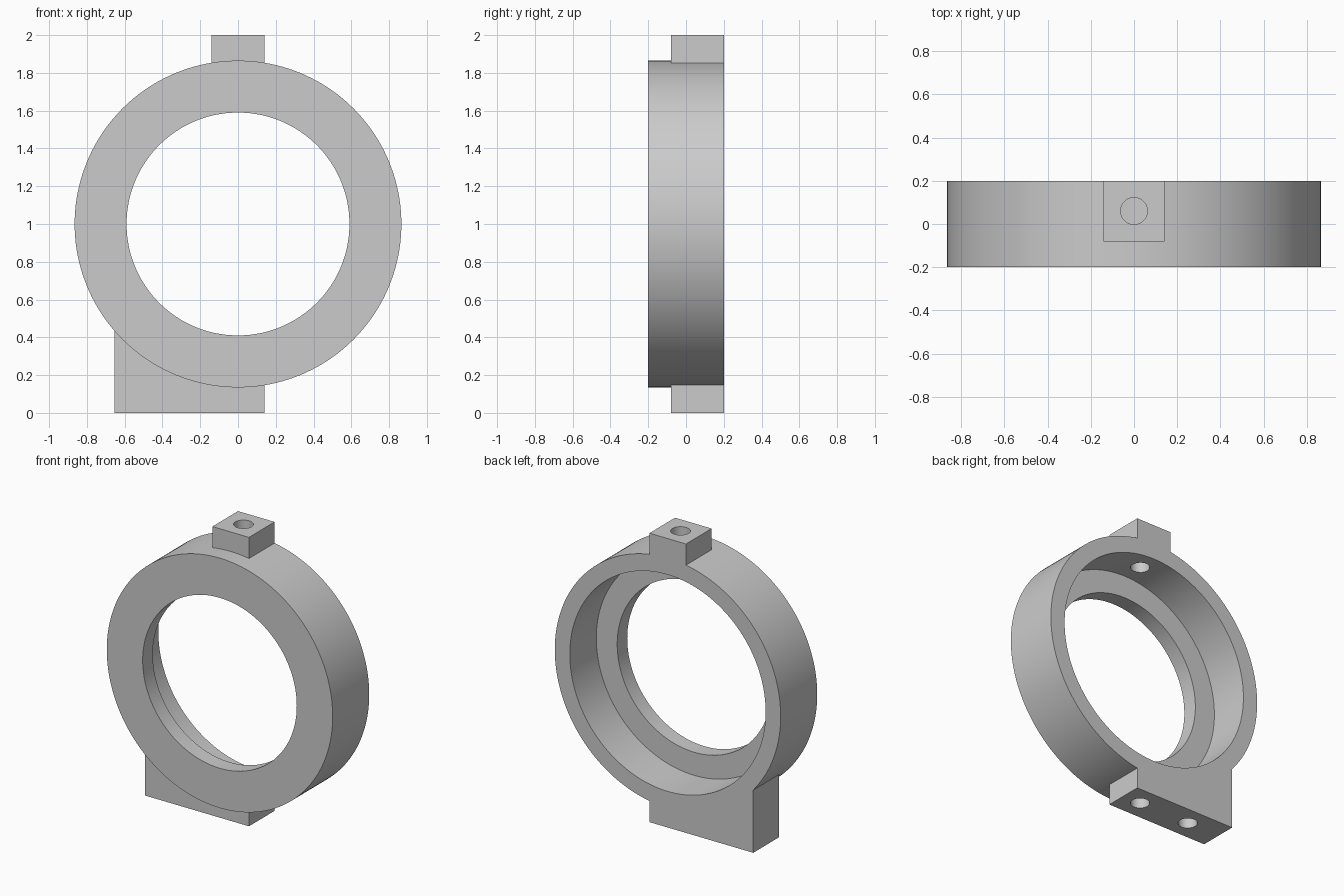
import bpy
import math

if "Cube" in bpy.data.objects:
    bpy.data.objects.remove(bpy.data.objects["Cube"], do_unlink=True)

# Single plain grey
grey = bpy.data.materials.new("light_grey")
grey.use_nodes = True
colour = (0.6, 0.6, 0.6, 1)
grey.diffuse_color = colour
grey.node_tree.nodes["Principled BSDF"].inputs["Base Color"].default_value = colour

CENTRE_Z = 1.0
BACK = 0.2
HOLE_Y = 0.06


def finish(name):
    ob = bpy.context.object
    ob.name = name
    ob.data.materials.append(grey)
    return ob


def cylinder_y(name, radius, y0, y1, sides=160):
    bpy.ops.mesh.primitive_cylinder_add(
        vertices=sides, radius=radius, depth=y1 - y0,
        location=(0, (y0 + y1) / 2, CENTRE_Z), rotation=(math.pi / 2, 0, 0))
    return finish(name)


def cylinder_z(name, x, z0, z1):
    bpy.ops.mesh.primitive_cylinder_add(
        vertices=48, radius=0.062, depth=z1 - z0, location=(x, HOLE_Y, (z0 + z1) / 2))
    return finish(name)


def block(name, x0, x1, z0, z1, y0=-0.08, y1=BACK):
    bpy.ops.mesh.primitive_cube_add(
        size=1, location=((x0 + x1) / 2, (y0 + y1) / 2, (z0 + z1) / 2))
    ob = finish(name)
    ob.scale = (x1 - x0, y1 - y0, z1 - z0)
    bpy.ops.object.transform_apply(location=False, rotation=False, scale=True)
    return ob


def combine(body, tool, operation):
    mod = body.modifiers.new(tool.name, 'BOOLEAN')
    mod.operation = operation
    mod.solver = 'EXACT'
    mod.object = tool
    bpy.context.view_layer.objects.active = body
    bpy.ops.object.modifier_apply(modifier=mod.name)
    bpy.data.objects.remove(tool, do_unlink=True)


# Ring body with top lug and offset foot
ring = cylinder_y("ring_housing", 0.865, -0.2, BACK)
combine(ring, block("top_lug", -0.14, 0.14, 1.7, 2.0), 'UNION')
combine(ring, block("mounting_foot", -0.655, 0.14, 0, 0.434), 'UNION')

# Front opening and wider rear recess
combine(ring, cylinder_y("front_opening", 0.59, -0.4, 0.4), 'DIFFERENCE')
combine(ring, cylinder_y("rear_recess", 0.75, -0.09, 0.4), 'DIFFERENCE')

# Through hole in the lug, blind holes in the foot
combine(ring, cylinder_z("lug_hole", 0, 1.6, 2.1), 'DIFFERENCE')
for x in (0, -0.4):
    combine(ring, cylinder_z("foot_hole", x, -0.1, 0.2), 'DIFFERENCE')

# Smooth round walls, crisp edges
bpy.ops.object.select_all(action='DESELECT')
ring.select_set(True)
bpy.context.view_layer.objects.active = ring
bpy.ops.object.shade_smooth_by_angle(angle=math.radians(25))
